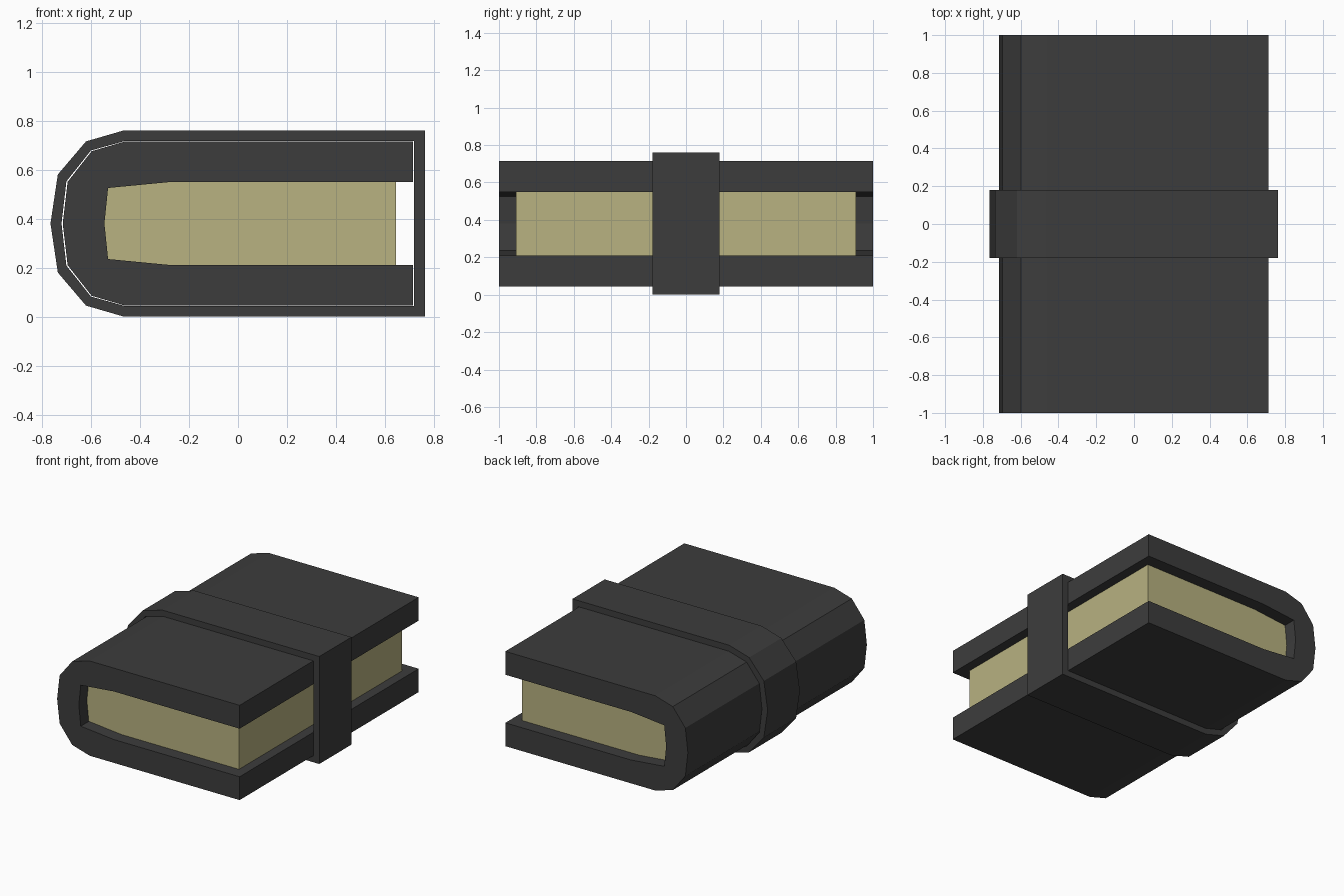
import bpy
import bmesh

cube = bpy.data.objects.get("Cube")
if cube:
    bpy.data.objects.remove(cube, do_unlink=True)

MID = 0.38  # height of the symmetry plane


def material(name, rgb):
    mat = bpy.data.materials.new(name)
    mat.use_nodes = True
    mat.diffuse_color = (*rgb, 1)
    bsdf = mat.node_tree.nodes["Principled BSDF"]
    bsdf.inputs["Base Color"].default_value = (*rgb, 1)
    bsdf.inputs["Roughness"].default_value = 0.9
    return mat


def mirrored(upper):
    """Upper half profile (x, height above the middle), open edge first, spine last."""
    lower = [(x, -z) for x, z in reversed(upper[:-1])]
    return upper + lower


def finish(bm, name, mat):
    bmesh.ops.recalc_face_normals(bm, faces=bm.faces)
    mesh = bpy.data.meshes.new(name)
    bm.to_mesh(mesh)
    bm.free()
    mesh.materials.append(mat)
    obj = bpy.data.objects.new(name, mesh)
    bpy.context.collection.objects.link(obj)
    return obj


def loop(bm, outline, y):
    return [bm.verts.new((x, y, MID + z)) for x, z in outline]


def bridge(bm, a, b):
    for i in range(len(a)):
        j = (i + 1) % len(a)
        bm.faces.new((a[i], a[j], b[j], b[i]))


def prism(name, outline, half, mat):
    bm = bmesh.new()
    front, back = loop(bm, outline, -half), loop(bm, outline, half)
    bridge(bm, front, back)
    bm.faces.new(front)
    bm.faces.new(back)
    return finish(bm, name, mat)


def ring(name, outer, inner, half, mat):
    bm = bmesh.new()
    loops = [loop(bm, outer, -half), loop(bm, outer, half),
             loop(bm, inner, half), loop(bm, inner, -half)]
    for i in range(4):
        bridge(bm, loops[i], loops[(i + 1) % 4])
    return finish(bm, name, mat)


charcoal = material("charcoal leather", (0.046, 0.046, 0.046))
cream = material("cream paper", (0.48, 0.445, 0.218))

# Half profiles
cover_outer = [(0.713, 0.335), (-0.46, 0.335), (-0.597, 0.295), (-0.695, 0.17), (-0.715, 0)]
cover_inner = [(0.713, 0.17), (-0.27, 0.17), (-0.53, 0.145), (-0.545, 0)]
page_edge = [(0.645, 0.17)] + cover_inner[1:]
band_outer = [(0.762, 0.38), (-0.465, 0.38), (-0.62, 0.335), (-0.735, 0.2), (-0.765, 0)]
band_inner = [(0.717, 0.337), (-0.46, 0.337), (-0.6, 0.298), (-0.7, 0.172), (-0.72, 0)]

# Wrapped cover, page block and closing strap
prism("cover", mirrored(cover_outer) + mirrored(cover_inner)[::-1], 1.0, charcoal)
prism("pages", mirrored(page_edge), 0.91, cream)
ring("strap", mirrored(band_outer), mirrored(band_inner), 0.18, charcoal)
